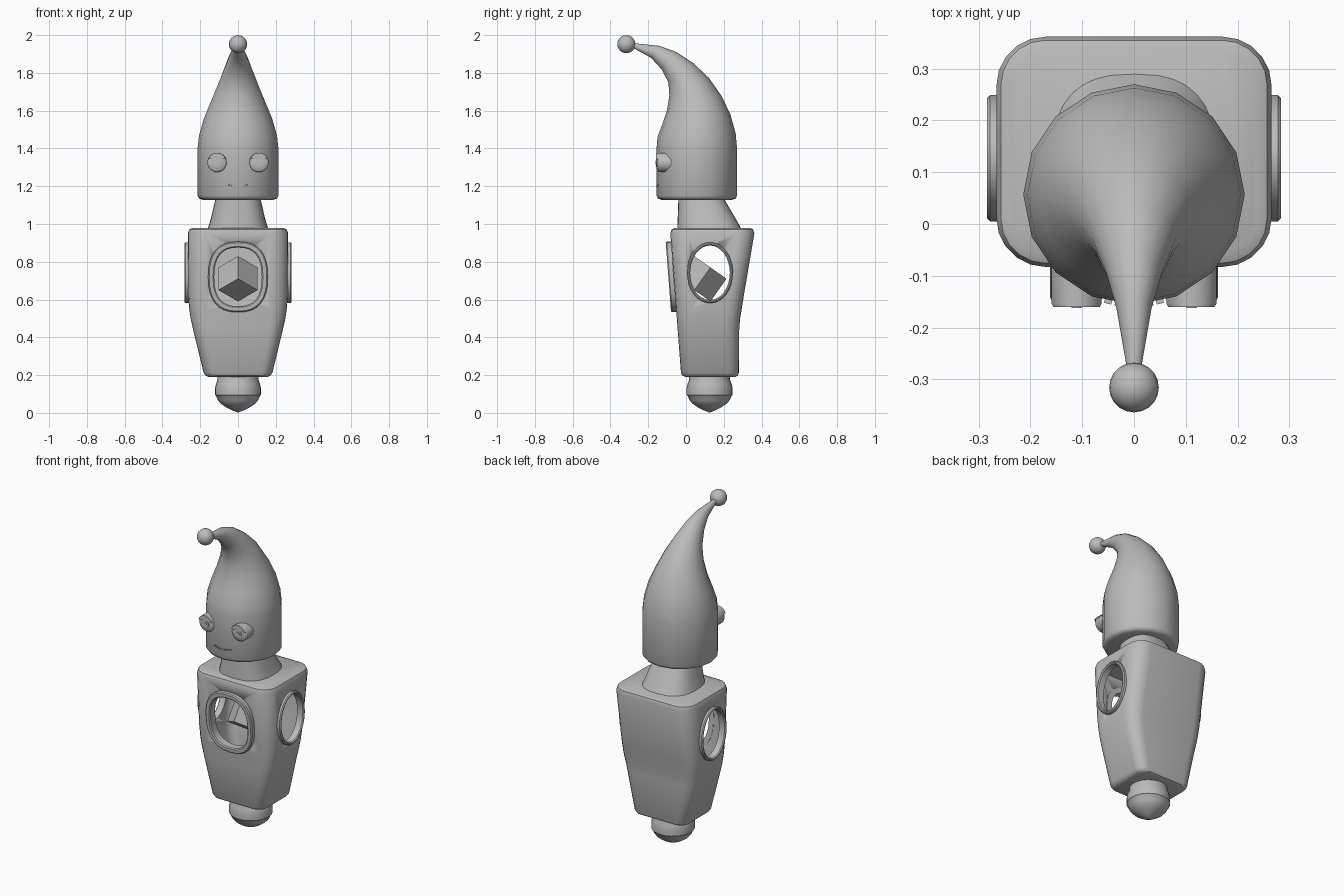
import bpy, bmesh, math
from mathutils import Vector, Matrix

if "Cube" in bpy.data.objects:
    bpy.data.objects.remove(bpy.data.objects["Cube"])

grey = bpy.data.materials.new("plain grey")
grey.diffuse_color = (0.5, 0.5, 0.5, 1)
grey.use_nodes = True
grey.node_tree.nodes["Principled BSDF"].inputs["Base Color"].default_value = grey.diffuse_color


def finish(name, bm, angle=35):
    bmesh.ops.recalc_face_normals(bm, faces=bm.faces[:])
    me = bpy.data.meshes.new(name)
    bm.to_mesh(me)
    bm.free()
    ob = bpy.data.objects.new(name, me)
    bpy.context.collection.objects.link(ob)
    me.materials.append(grey)
    if angle:
        bpy.ops.object.select_all(action='DESELECT')
        ob.select_set(True)
        bpy.context.view_layer.objects.active = ob
        bpy.ops.object.shade_smooth_by_angle(angle=math.radians(angle))
    return ob


def loft(name, rings, caps=True, loop=False, angle=35):
    """Skin a list of equal-length point rings."""
    bm = bmesh.new()
    vs = [[bm.verts.new(p) for p in r] for r in rings]
    pairs = list(zip(vs, vs[1:])) + ([(vs[-1], vs[0])] if loop else [])
    for a, b in pairs:
        n = len(a)
        for i in range(n):
            j = (i + 1) % n
            bm.faces.new((a[i], a[j], b[j], b[i]))
    if caps:
        bm.faces.new(vs[0])
        bm.faces.new(vs[-1])
    return finish(name, bm, angle)


def oval(a, b, e=2.0, n=32):
    """Superellipse outline as (u, v) pairs."""
    out = []
    for i in range(n):
        t = 2 * math.pi * i / n
        c, s = math.cos(t), math.sin(t)
        out.append((a * math.copysign(abs(c) ** (2 / e), c),
                    b * math.copysign(abs(s) ** (2 / e), s)))
    return out


def rounded_rect(hx, y0, y1, r, z, n=5):
    pts = []
    for k, (cx, cy) in enumerate([(hx - r, y1 - r), (r - hx, y1 - r),
                                  (r - hx, y0 + r), (hx - r, y0 + r)]):
        for i in range(n + 1):
            t = math.pi / 2 * (k + i / n)
            pts.append((cx + r * math.cos(t), cy + r * math.sin(t), z))
    return pts


# Body: tapered hollow box with soft rims
def front_y(z):
    return -0.025 - 0.0763 * (z - 0.19)


body_rows = [  # z, half width, back y, corner radius, inset
    (0.19, 0.178, 0.28, 0.06, 0.022), (0.197, 0.178, 0.28, 0.06, 0.007),
    (0.212, 0.182, 0.28, 0.06, 0), (0.45, 0.24, 0.282, 0.075, 0),
    (0.50, 0.251, 0.287, 0.078, 0), (0.55, 0.258, 0.295, 0.08, 0),
    (0.62, 0.264, 0.306, 0.085, 0), (0.95, 0.266, 0.362, 0.095, 0),
    (0.972, 0.266, 0.364, 0.095, 0.009), (0.98, 0.266, 0.364, 0.095, 0.028)]
body = loft("body", [rounded_rect(h - k, front_y(z) + k, yb - k, r - k, z)
                     for z, h, yb, r, k in body_rows])
shell = body.modifiers.new("shell", 'SOLIDIFY')
shell.thickness = 0.022
shell.offset = -1

# Window openings cut through the shell
WIN_Z, SIDE_Z, SIDE_Y = 0.72, 0.742, 0.127
front_cut = loft("front_window_cutter", [
    [(u, y, WIN_Z + v) for u, v in oval(0.127, 0.158, 2.5)] for y in (-0.2, 0.08)])
side_cut = loft("side_window_cutter", [
    [(x, SIDE_Y + u, SIDE_Z + v) for u, v in oval(0.106, 0.146)] for x in (-0.4, 0.4)])
for c in (front_cut, side_cut):
    m = body.modifiers.new("window", 'BOOLEAN')
    m.object = c
    m.operation = 'DIFFERENCE'
    m.solver = 'EXACT'
    c.hide_render = True
    c.hide_set(True)


# Window frames
def frame(name, a, b, e, w, d0, d1, place):
    k = min(0.006, w / 3)
    section = [(0, d0), (0, d1 - k), (k, d1), (w - k, d1), (w, d1 - k), (w, d0)]
    loft(name, [[place(u, v, d) for u, v in oval(a - s, b - s, e)] for s, d in section],
         caps=False, loop=True)


frame("front_window_frame", 0.158, 0.187, 2.5, 0.032, -0.024, 0.028,
      lambda u, v, d: (u, front_y(WIN_Z + v) - d, WIN_Z + v))
for sx, side in ((1, "right"), (-1, "left")):
    frame(side + "_window_frame", 0.122, 0.161, 2, 0.017, 0.24, 0.284,
          lambda u, v, d: (sx * d, SIDE_Y + u, SIDE_Z + v))

# Cube standing on its corner inside the body
bm = bmesh.new()
bmesh.ops.create_cube(bm, size=0.147)
diag = Vector((1, 1, 1)).normalized()
third = Vector((-1, -1, 2)).normalized()      # one edge leads down in front
rows = [third.cross(diag), diag, third]
rows[0] = rows[1].cross(rows[2])
bmesh.ops.transform(bm, matrix=Matrix(rows).to_4x4(), verts=bm.verts)
bmesh.ops.translate(bm, vec=(0, 0.087, 0.71), verts=bm.verts)
finish("inner_cube", bm, None)

# Neck
loft("neck", [[(u, (y0 + y1) / 2 + v, z) for u, v in oval(w, (y1 - y0) / 2, 2.6)]
              for z, w, y0, y1 in [(0.965, 0.163, -0.047, 0.298), (1.03, 0.143, -0.044, 0.262),
                                   (1.14, 0.118, -0.04, 0.198)]])

# Foot: turned knob
loft("foot", [[(u, 0.125 + v, z) for u, v in oval(r, r, 2, 24)] for r, z in [
    (0.108, 0.20), (0.108, 0.175), (0.116, 0.155), (0.122, 0.13), (0.122, 0.095),
    (0.116, 0.09), (0.107, 0.068), (0.09, 0.048), (0.06, 0.028), (0.03, 0.013), (0.004, 0.003)]])

# Head and bent pointed hat: rings between a back and a front point
hat_rows = [  # back y, back z, front y, front z, half width
    (0.245, 1.128, -0.13, 1.128, 0.188), (0.263, 1.135, -0.149, 1.135, 0.207),
    (0.27, 1.15, -0.156, 1.15, 0.214), (0.27, 1.40, -0.156, 1.40, 0.214),
    (0.263, 1.48, -0.151, 1.46, 0.206), (0.235, 1.58, -0.125, 1.53, 0.182),
    (0.19, 1.675, -0.101, 1.60, 0.148), (0.12, 1.775, -0.088, 1.68, 0.111),
    (0.04, 1.85, -0.093, 1.75, 0.081), (-0.05, 1.91, -0.13, 1.82, 0.055),
    (-0.14, 1.943, -0.185, 1.88, 0.034), (-0.275, 1.957, -0.28, 1.932, 0.014)]
loft("head_and_hat", [[(u, (yb + yf) / 2 + v * (yb - yf) / 2, (zb + zf) / 2 + v * (zb - zf) / 2)
                       for (u, _), (_, v) in zip(oval(w, 1, 2, 16), oval(1, 1, 2, 16))]
                      for yb, zb, yf, zf, w in hat_rows], angle=50)

# Ball on the hat tip
bm = bmesh.new()
bmesh.ops.create_uvsphere(bm, u_segments=20, v_segments=12, radius=0.048)
bmesh.ops.translate(bm, vec=(0, -0.316, 1.952), verts=bm.verts)
finish("hat_ball", bm)

# Eyes: domed drum, pupil rings and drooping upper lid
for sx, side in ((1, "right"), (-1, "left")):
    ex, ez = sx * 0.111, 1.325

    def disc(r, y):
        return [(ex + u, y, ez + v) for u, v in oval(r, r, 2, 24)]
    loft(side + "_eye", [disc(r, y) for r, y in [
        (0.051, -0.05), (0.051, -0.142), (0.048, -0.147), (0.042, -0.15),
        (0.028, -0.154), (0.012, -0.156)]])
    for nm, r in (("iris", 0.022), ("pupil", 0.010)):
        y = -0.159 if nm == "iris" else -0.162
        loft(side + "_" + nm, [disc(r, -0.15), disc(r, y)])
    lid = [(0.052 * math.cos(t), 0.052 * math.sin(t))
           for t in [math.radians(22 + 136 * i / 14) for i in range(15)]]
    loft(side + "_eyelid", [[(ex + u * k, y, ez + v) for u, v in lid]
                            for k, y in ((1, -0.07), (1, -0.154), (0.93, -0.16))])

# Mouth: a dashed smile hugging the head
for i in range(6):
    x = -0.05 + 0.02 * i
    bm = bmesh.new()
    bmesh.ops.create_cube(bm, size=1)
    bmesh.ops.scale(bm, vec=(0.014, 0.008, 0.005), verts=bm.verts)
    y = 0.057 - math.sqrt(0.213 ** 2 - x * x)
    bmesh.ops.rotate(bm, matrix=Matrix.Rotation(math.asin(x / 0.213), 3, 'Z'), verts=bm.verts)
    bmesh.ops.translate(bm, vec=(x, y, 1.2 + 2.5 * x * x), verts=bm.verts)
    finish("mouth_dash", bm, None)
